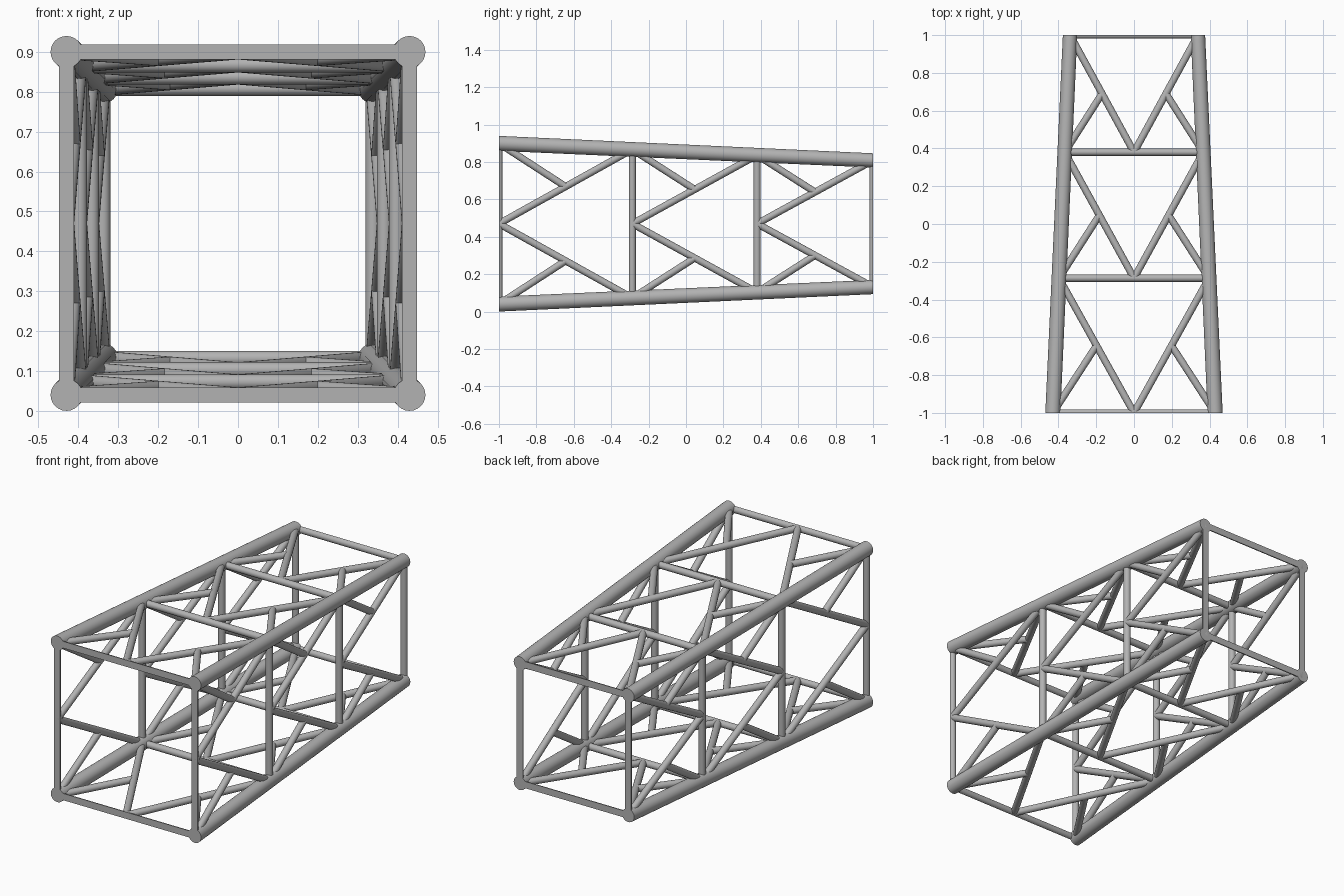
import bpy, bmesh
from mathutils import Vector

cube = bpy.data.objects.get("Cube")
if cube:
    bpy.data.objects.remove(cube, do_unlink=True)

steel = bpy.data.materials.new("grey_steel")
steel.use_nodes = True
GREY = (0.45, 0.45, 0.45, 1)
steel.diffuse_color = GREY
steel.node_tree.nodes["Principled BSDF"].inputs["Base Color"].default_value = GREY

MID_Z = 0.47
LEVELS = [-1, -0.287, 0.38, 1]
BAR_R = 0.019


def half_width(y):
    """Distance of the chords from the long axis, tapering to the back."""
    return 0.4295 - 0.0455 * (y + 1)


def tube(name, start, end, r1, r2=None, extend=0.0):
    """Round tube between two points, cut flat where it passes either end plane."""
    a, b = Vector(start), Vector(end)
    d = (b - a).normalized()
    a, b = a - d * extend, b + d * extend
    bm = bmesh.new()
    bmesh.ops.create_cone(bm, cap_ends=True, segments=24, radius1=r1,
                          radius2=r2 or r1, depth=(b - a).length)
    rot = d.to_track_quat('Z', 'Y')
    for v in bm.verts:
        v.co = rot @ v.co + (a + b) / 2
    for side in (-1, 1):
        cut = bmesh.ops.bisect_plane(
            bm, geom=bm.verts[:] + bm.edges[:] + bm.faces[:],
            plane_co=(0, side, 0), plane_no=(0, side, 0), clear_outer=True)
        edges = [e for e in cut["geom_cut"]
                 if isinstance(e, bmesh.types.BMEdge) and e.is_boundary]
        if edges:
            bmesh.ops.holes_fill(bm, edges=edges, sides=0)
    bmesh.ops.recalc_face_normals(bm, faces=bm.faces)
    mesh = bpy.data.meshes.new(name)
    bm.to_mesh(mesh)
    bm.free()
    mesh.materials.append(steel)
    obj = bpy.data.objects.new(name, mesh)
    bpy.context.collection.objects.link(obj)
    bpy.ops.object.select_all(action='DESELECT')
    obj.select_set(True)
    bpy.context.view_layer.objects.active = obj
    bpy.ops.object.shade_smooth_by_angle()


# Four tapering corner chords
for sx, side in ((-1, "right"), (1, "left")):
    for sz, height in ((-1, "lower"), (1, "upper")):
        ends = [(sx * half_width(y), y, MID_Z + sz * half_width(y)) for y in (-1, 1)]
        tube(f"{height}_{side}_chord", *ends, 0.04, 0.038, extend=0.02)

# Four lattice faces: u runs across the face, every point lies on its sloped plane
FACES = {
    "top": lambda u, y: (u, y, MID_Z + half_width(y)),
    "bottom": lambda u, y: (u, y, MID_Z - half_width(y)),
    "left": lambda u, y: (half_width(y), y, MID_Z + u),
    "right": lambda u, y: (-half_width(y), y, MID_Z + u),
}

for face, point in FACES.items():
    # Cross bars at each level
    for i, y in enumerate(LEVELS):
        w = half_width(y)
        tube(f"{face}_cross_bar_{i + 1}", point(-w, y), point(w, y), BAR_R)
    # Bracing in each bay: main diagonals and short struts
    for i, (y0, y1) in enumerate(zip(LEVELS, LEVELS[1:])):
        ym = (y0 + y1) / 2
        for s, tag in ((-1, "a"), (1, "b")):
            corner = s * half_width(y1)
            tube(f"{face}_diagonal_{i + 1}{tag}", point(0, y0), point(corner, y1), BAR_R)
            tube(f"{face}_strut_{i + 1}{tag}", point(corner / 2, ym),
                 point(s * half_width(y0), y0), BAR_R)
